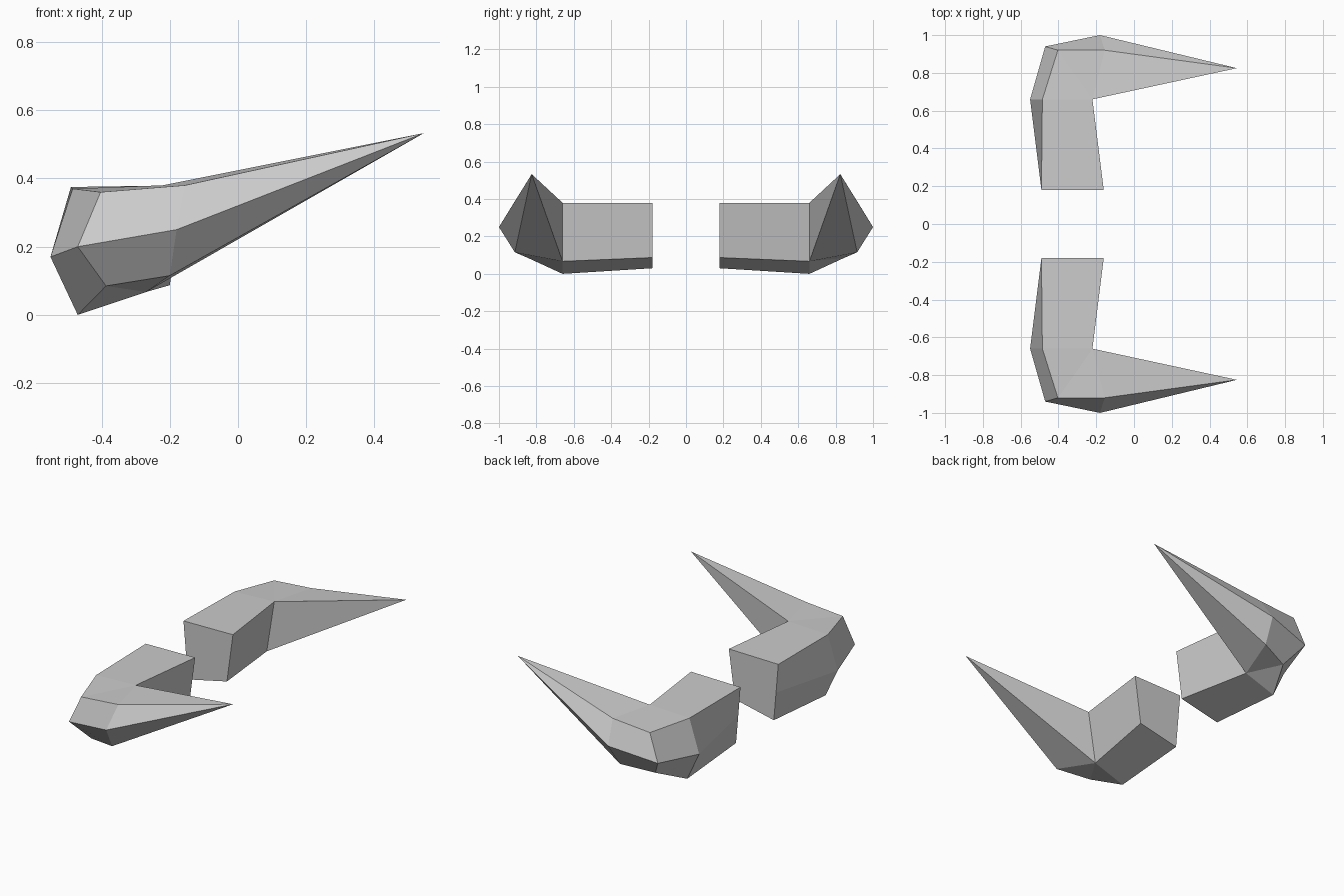
import bpy
import bmesh

cube = bpy.data.objects.get("Cube")
if cube:
    bpy.data.objects.remove(cube, do_unlink=True)

grey = bpy.data.materials.new("plain grey")
grey.use_nodes = True
grey.diffuse_color = (0.6, 0.6, 0.6, 1)
grey.node_tree.nodes["Principled BSDF"].inputs["Base Color"].default_value = (0.6, 0.6, 0.6, 1)

# Five-sided rings: inner top, outer top, outer middle, outer bottom, inner bottom
ROOT = [(-.16, .18, .38), (-.49, .18, .375), (-.475, .18, .2), (-.46, .18, .03), (-.2, .18, .087)]
ELBOW = [(-.22, .66, .38), (-.485, .66, .37), (-.55, .66, .17), (-.47, .66, 0), (-.27, .66, .067)]
# The outer corners sweep round the bend while the inner edge stays put
CORNER = [(-.403, .92, .36), (-.47, .94, .2), (-.387, .845, .085)]
SHOULDER = [(-.155, .92, .38), (-.18, 1, .25), (-.2, .915, .115)]
TIP = (.545, .825, .533)


def build_horn(name, side):
    bm = bmesh.new()

    def add(points):
        return [bm.verts.new((x, y * side, z)) for x, y, z in points]

    root, elbow = add(ROOT), add(ELBOW)
    rings = [root, elbow]
    for outer in (CORNER, SHOULDER):
        rings.append([elbow[0]] + add(outer) + [elbow[-1]])
    tip = add([TIP])[0]

    # Skin between neighbouring rings, skipping corners they share
    for a, b in zip(rings, rings[1:]):
        for i in range(5):
            j = (i + 1) % 5
            corners = list(dict.fromkeys([a[i], a[j], b[j], b[i]]))
            if len(corners) > 2:
                bm.faces.new(corners)

    # Closed root and pointed spike
    bm.faces.new(root)
    for i in range(5):
        bm.faces.new([rings[-1][i], rings[-1][(i + 1) % 5], tip])

    bmesh.ops.recalc_face_normals(bm, faces=bm.faces)
    mesh = bpy.data.meshes.new(name)
    bm.to_mesh(mesh)
    bm.free()
    mesh.materials.append(grey)
    bpy.context.collection.objects.link(bpy.data.objects.new(name, mesh))


for name, side in (("front_horn", -1), ("back_horn", 1)):
    build_horn(name, side)
